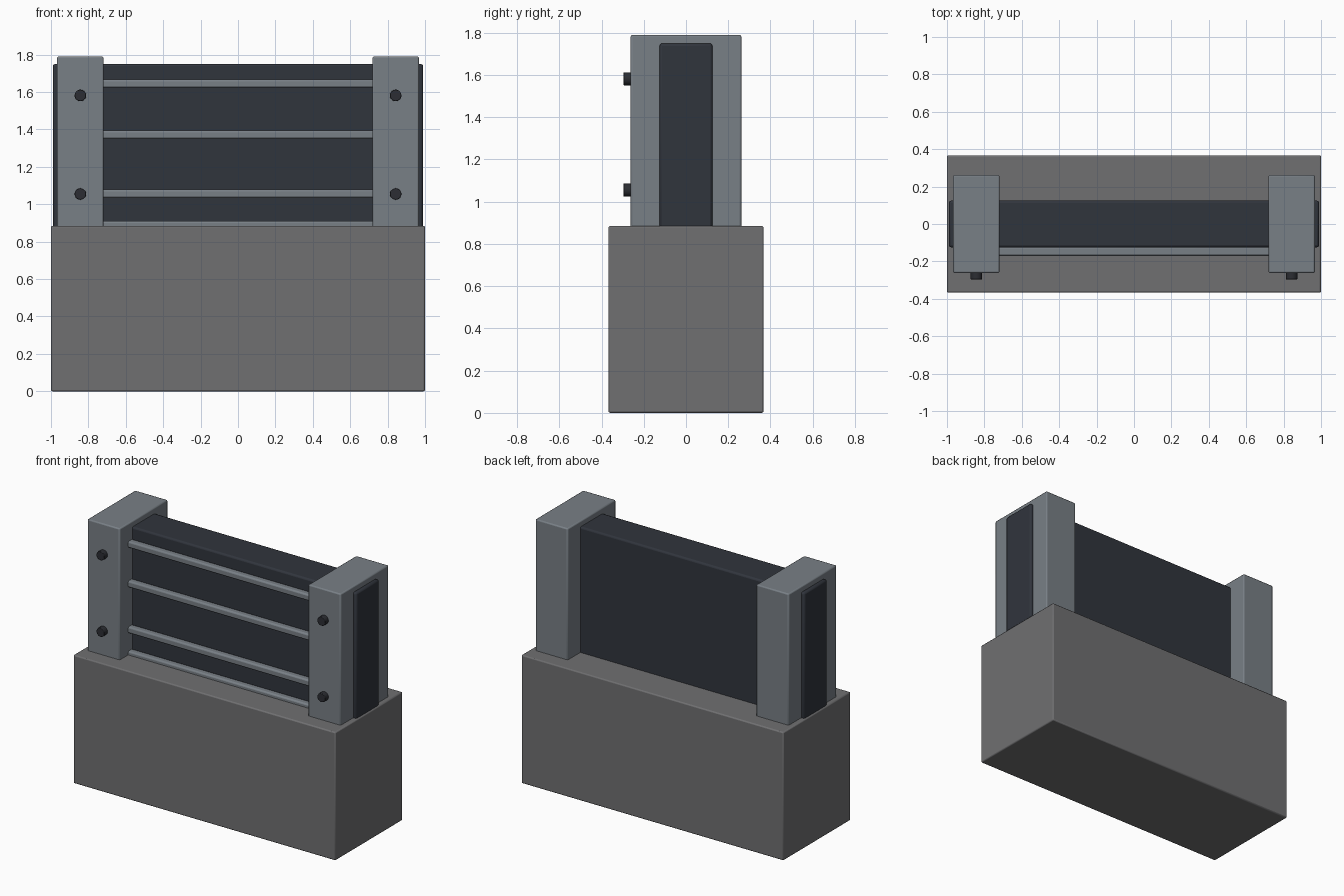
import bpy
import math

if "Cube" in bpy.data.objects:
    bpy.data.objects.remove(bpy.data.objects["Cube"])


def material(name, rgb):
    m = bpy.data.materials.new(name)
    m.diffuse_color = (*rgb, 1)
    m.use_nodes = True
    m.node_tree.nodes["Principled BSDF"].inputs["Base Color"].default_value = m.diffuse_color
    return m


steel = material("steel", (0.19, 0.215, 0.24))
dark = material("dark_panel", (0.03, 0.035, 0.046))
stone = material("concrete", (0.16, 0.16, 0.165))
bolt_mat = material("bolt", (0.025, 0.027, 0.033))


def finish(ob, name, mat, bevel):
    ob.name = name
    ob.data.materials.append(mat)
    mod = ob.modifiers.new("bevel", "BEVEL")
    mod.width = bevel
    mod.segments = 2
    mod.limit_method = "ANGLE"
    bpy.ops.object.shade_smooth_by_angle(angle=math.radians(30))


def box(name, lo, hi, mat, bevel=0.008):
    centre = [(a + b) / 2 for a, b in zip(lo, hi)]
    bpy.ops.mesh.primitive_cube_add(size=1, location=centre)
    ob = bpy.context.object
    ob.scale = [b - a for a, b in zip(lo, hi)]
    bpy.ops.object.transform_apply(location=False, rotation=False, scale=True)
    finish(ob, name, mat, bevel)


# Solid base block and the wall panel standing in it
box("base_block", (-1, -0.367, 0), (1, 0.367, 0.885), stone)
box("wall_panel", (-0.99, -0.125, 0.8), (0.99, 0.125, 1.75), dark, 0.012)

# Horizontal rails on the front of the panel
for i, z in enumerate((0.888, 1.056, 1.372, 1.645)):
    box(f"front_rail_{i}", (-0.76, -0.17, z - 0.022), (0.76, -0.122, z + 0.022), steel, 0.01)

# End posts with two bolts each
for side, s in (("left", -1), ("right", 1)):
    x = s * 0.843
    box(f"{side}_post", (x - 0.124, -0.262, 0.8), (x + 0.124, 0.262, 1.79), steel)
    for i, z in enumerate((1.055, 1.582)):
        bpy.ops.mesh.primitive_cylinder_add(vertices=16, radius=0.031, depth=0.06,
                                            location=(x, -0.266, z),
                                            rotation=(math.pi / 2, 0, 0))
        finish(bpy.context.object, f"{side}_bolt_{i}", bolt_mat, 0.003)
